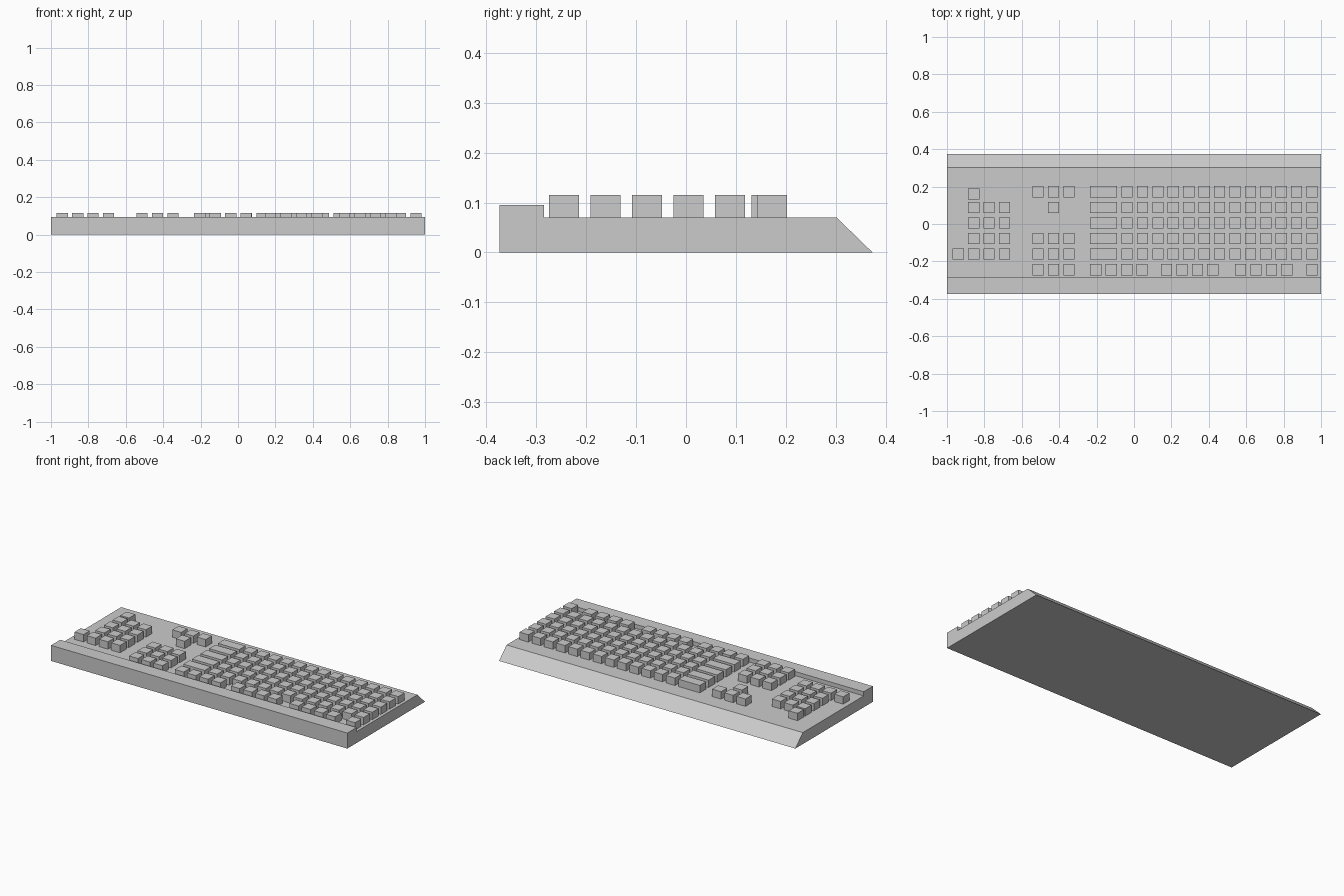
import bpy, bmesh
from mathutils import Matrix, Vector

if "Cube" in bpy.data.objects:
    bpy.data.objects.remove(bpy.data.objects["Cube"])

DECK, TOP = 0.07, 0.115          # deck height and key top height
KEY, PITCH = 0.06, 0.0824        # key size and column spacing
ROWS = [0.1725, 0.088, 0.005, -0.078, -0.161, -0.2445]  # back to front


def make_object(name, bm):
    bmesh.ops.recalc_face_normals(bm, faces=bm.faces)
    mesh = bpy.data.meshes.new(name)
    bm.to_mesh(mesh)
    bm.free()
    obj = bpy.data.objects.new(name, mesh)
    bpy.context.collection.objects.link(obj)
    return obj


def keys(name, centres, width=KEY):
    """One object holding a block for each (x, y) centre."""
    bm = bmesh.new()
    for x, y in centres:
        place = Matrix.Translation((x, y, (DECK + TOP) / 2))
        size = Matrix.Diagonal((width, KEY, TOP - DECK, 1))
        bmesh.ops.create_cube(bm, size=1, matrix=place @ size)
    return make_object(name, bm)


def run(start, count):
    return [start + i * PITCH for i in range(count)]


# Case: side profile with raised front lip and sloped back, extruded along x
profile = [(-0.374, 0), (0.374, 0), (0.302, DECK), (-0.285, DECK),
           (-0.285, 0.095), (-0.374, 0.095)]
bm = bmesh.new()
side = bm.faces.new([bm.verts.new((-1, y, z)) for y, z in profile])
ext = bmesh.ops.extrude_face_region(bm, geom=[side], use_keep_orig=True)
bmesh.ops.translate(bm, vec=Vector((2, 0, 0)),
                    verts=[g for g in ext["geom"] if isinstance(g, bmesh.types.BMVert)])
make_object("case", bm)

# Main key block and its column of wide keys
keys("main_keys", [(x, y) for y in ROWS[:5] for x in run(-0.037, 13)])
keys("wide_keys", [(-0.163, y) for y in ROWS[:5]], width=0.144)

# Front row: three groups of four plus a single end key
front = [x for start in (-0.204, 0.174, 0.57) for x in run(start, 4)] + [0.952]
keys("front_row_keys", [(x, ROWS[5]) for x in front])

# Middle cluster
nav = run(-0.513, 3)
keys("navigation_keys", [(x, ROWS[r]) for r in (0, 3, 4, 5) for x in nav]
     + [(nav[1], ROWS[1])])

# Number pad with two outlying keys
pad = run(-0.857, 3)
keys("number_pad_keys", [(x, y) for y in ROWS[1:5] for x in pad]
     + [(pad[0] - PITCH, ROWS[4]), (pad[0], 0.161)])
